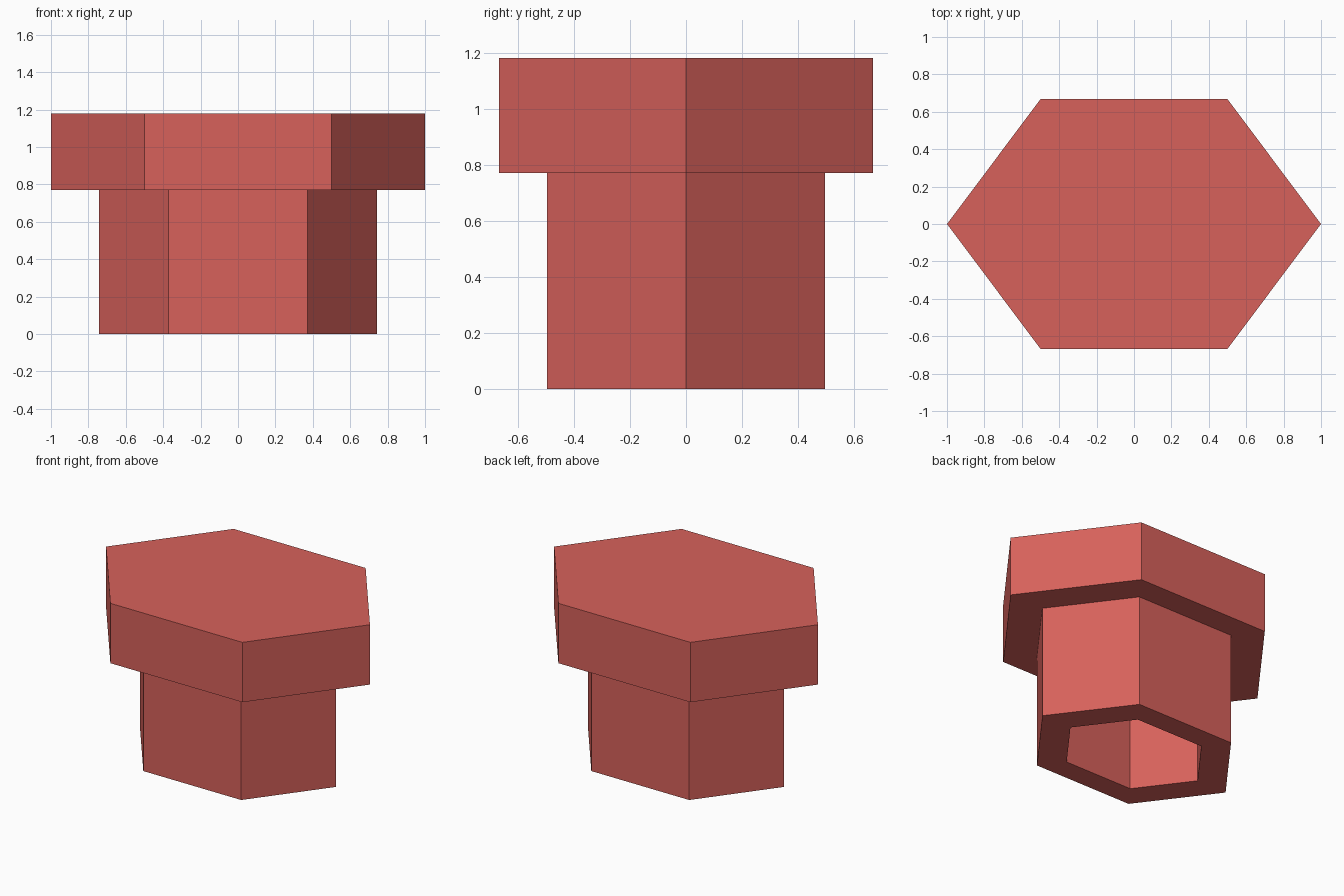
import bpy, bmesh

if "Cube" in bpy.data.objects:
    bpy.data.objects.remove(bpy.data.objects["Cube"])

RATIO = 0.667      # depth to width of the flattened hexagon
Z_MID, Z_TOP = 0.77, 1.18

red = bpy.data.materials.new("soft red")
red.diffuse_color = (0.68, 0.12, 0.105, 1)
red.use_nodes = True
red.node_tree.nodes["Principled BSDF"].inputs["Base Color"].default_value = red.diffuse_color


def hexagon(bm, r, z):
    """Ring of six vertices, flattened along y."""
    pts = [(1, 0), (.5, 1), (-.5, 1), (-1, 0), (-.5, -1), (.5, -1)]
    return [bm.verts.new((x * r, y * r * RATIO, z)) for x, y in pts]


def bridge(bm, a, b):
    for i in range(6):
        j = (i + 1) % 6
        bm.faces.new((a[i], a[j], b[j], b[i]))


# One watertight body: blind socket, hollow stem, wide head
bm = bmesh.new()
profile = [(0.515, Z_MID), (0.515, 0), (0.742, 0),
           (0.742, Z_MID), (1.0, Z_MID), (1.0, Z_TOP)]
rings = [hexagon(bm, r, z) for r, z in profile]
for a, b in zip(rings, rings[1:]):
    bridge(bm, a, b)
bm.faces.new(rings[0])     # socket ceiling
bm.faces.new(rings[-1])    # head top
bmesh.ops.recalc_face_normals(bm, faces=bm.faces)

mesh = bpy.data.meshes.new("hex_plug")
bm.to_mesh(mesh)
bm.free()
mesh.materials.append(red)
bpy.context.collection.objects.link(bpy.data.objects.new("hex_plug", mesh))
